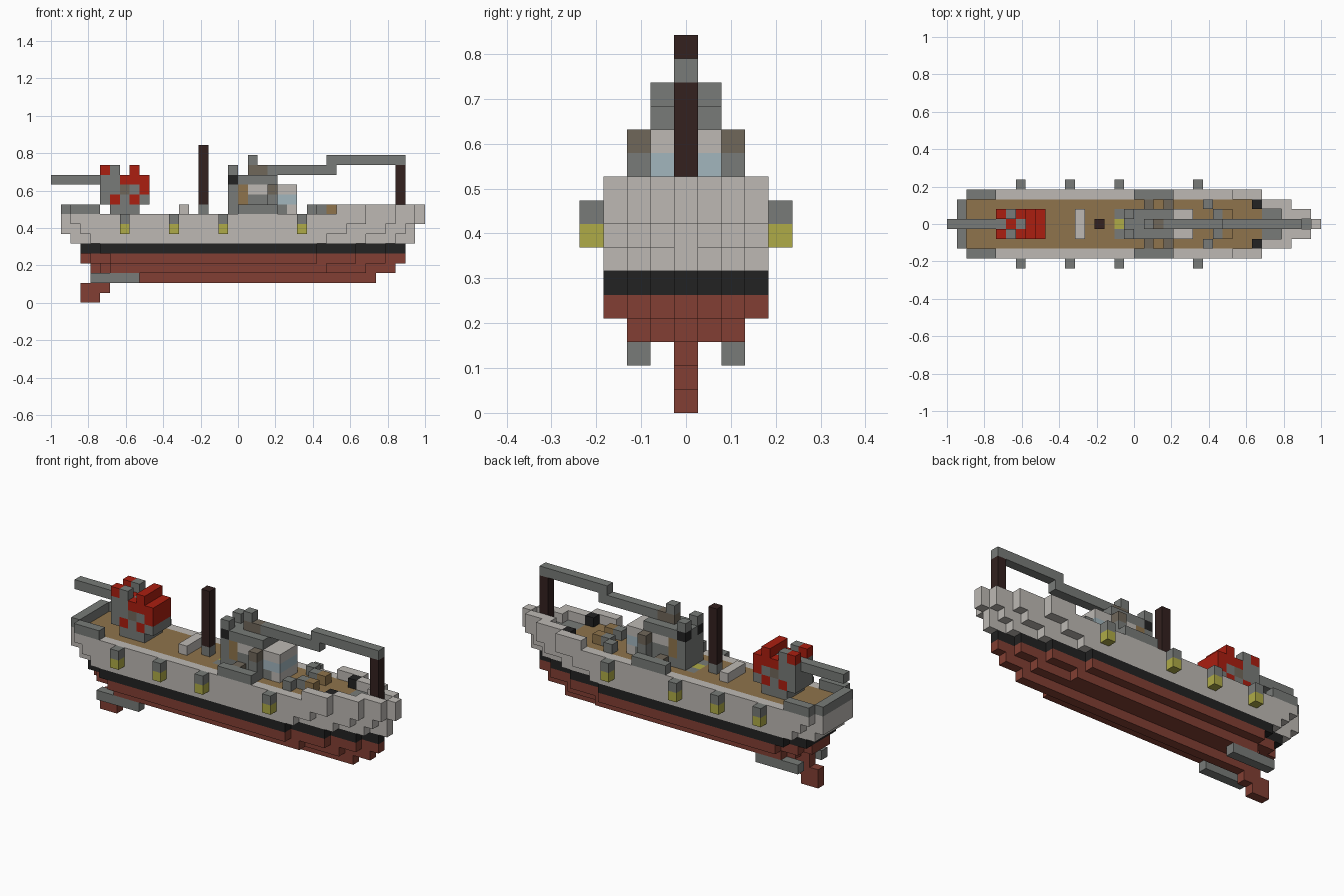
import bpy, bmesh
from mathutils import Vector

cube = bpy.data.objects.get("Cube")
if cube:
    bpy.data.objects.remove(cube, do_unlink=True)

U = 2 / 38  # edge of one block


def material(name, hexcode):
    def linear(c):
        return c / 12.92 if c <= 0.04045 else ((c + 0.055) / 1.055) ** 2.4
    rgb = [linear(int(hexcode[n:n + 2], 16) / 255) for n in (0, 2, 4)]
    m = bpy.data.materials.new(name)
    m.use_nodes = True
    m.diffuse_color = (*rgb, 1)
    m.node_tree.nodes["Principled BSDF"].inputs["Base Color"].default_value = (*rgb, 1)
    return m


LIGHT = material("pale_grey", "BDB9B4")
GREY = material("mid_grey", "787B78")
RED = material("bright_red", "AB1E10")
RUST = material("rust_red", "823F33")
BLACK = material("black", "222222")
WOOD = material("deck_wood", "8F744C")
DARKWOOD = material("dull_brown", "70675A")
MAST = material("dark_mast", "33211F")
GLASS = material("pale_blue", "A2B6BE")
YELLOW = material("olive_yellow", "AFAB47")


def box(x0, x1, y0, y1, z0, z1):
    """Block cells in an inclusive range."""
    return {(x, y, z) for x in range(x0, x1 + 1)
            for y in range(y0, y1 + 1) for z in range(z0, z1 + 1)}


def pair(x0, x1, y0, y1, z0, z1):
    """The same range on both sides of the centreline."""
    return box(x0, x1, y0, y1, z0, z1) | box(x0, x1, -y1, -y0, z0, z1)


used = set()


def solid(name, mat, cells):
    """Outer skin of a group of blocks, with flat areas merged."""
    cells = set(cells) - used
    used.update(cells)
    bm = bmesh.new()
    verts = {}
    for cell in sorted(cells):
        for axis in range(3):
            for side in (0, 1):
                near = list(cell)
                near[axis] += 2 * side - 1
                if tuple(near) in cells:
                    continue
                a, b = (axis + 1) % 3, (axis + 2) % 3
                loop = []
                for da, db in ((0, 0), (1, 0), (1, 1), (0, 1)):
                    p = list(cell)
                    p[axis] += side
                    p[a] += da
                    p[b] += db
                    p = tuple(p)
                    if p not in verts:
                        verts[p] = bm.verts.new(
                            Vector((p[0] - 19, p[1] - 0.5, p[2])) * U)
                    loop.append(verts[p])
                bm.faces.new(loop if side else loop[::-1])
    bmesh.ops.dissolve_limit(bm, angle_limit=0.01, verts=bm.verts[:], edges=bm.edges[:])
    mesh = bpy.data.meshes.new(name)
    bm.to_mesh(mesh)
    bm.free()
    mesh.materials.append(mat)
    ob = bpy.data.objects.new(name, mesh)
    bpy.context.collection.objects.link(ob)
    return ob


# Hull: per level, the first and last block of each row out from the centreline
PLAN = {
    2: [(4, 32)],
    3: [(4, 34), (5, 31), (6, 27)],
    4: [(3, 35), (3, 33), (4, 30), (6, 26)],
    5: [(3, 35), (3, 33), (3, 30), (5, 26)],
    6: [(2, 36), (2, 34), (2, 31), (4, 27)],
    7: [(1, 36), (1, 35), (1, 33), (3, 29)],
    8: [(1, 37), (1, 36), (1, 34), (2, 31)],
}


def level(*zs):
    cells = set()
    for z in zs:
        for y, (a, b) in enumerate(PLAN[z]):
            cells |= pair(a, b, y, y, z, z)
    return cells


# Deck and its inlays
solid("deck_hatch", YELLOW, box(17, 17, 0, 0, 8, 8))
solid("deck_plates", GREY, pair(17, 17, 1, 1, 8, 8))
solid("foredeck", GREY, box(32, 33, -1, 1, 8, 8) | box(34, 36, 0, 0, 8, 8))
solid("deck", WOOD, box(2, 31, -2, 2, 8, 8))
solid("lower_hull", RUST, level(2, 3, 4))
solid("waterline_band", BLACK, level(5))
solid("upper_hull", LIGHT, level(6, 7, 8))

# Rudder and propeller housings
solid("rudder", RUST, box(3, 4, 0, 0, 0, 0) | box(3, 5, 0, 0, 1, 1))
solid("propeller_housings", GREY, pair(4, 8, 2, 2, 2, 2))

# Bulwarks
solid("bow_bulwark", LIGHT, pair(29, 31, 3, 3, 9, 9) | pair(32, 34, 2, 2, 9, 9)
      | pair(34, 36, 1, 1, 9, 9) | box(37, 37, 0, 0, 9, 9))
solid("stern_bulwark", GREY, box(1, 1, -2, 2, 9, 9) | pair(2, 4, 3, 3, 9, 9))
solid("mid_bulwark", GREY, pair(19, 22, 3, 3, 9, 9))

# Fenders along both sides
for n, x in enumerate((7, 12, 17, 25), 1):
    solid(f"fender_top_{n}", GREY, pair(x, x, 4, 4, 8, 8))
    solid(f"fender_bottom_{n}", YELLOW, pair(x, x, 4, 4, 7, 7))

# Stern gun and turret
solid("gun_barrel", GREY, box(0, 5, 0, 0, 12, 12))
solid("turret_brown_panels", DARKWOOD, pair(7, 7, 1, 1, 11, 11))
solid("turret_red_blocks", RED, pair(6, 6, 1, 1, 10, 10) | pair(8, 8, 1, 1, 10, 10)
      | pair(5, 5, 1, 1, 13, 13) | pair(7, 9, 1, 1, 12, 12) | box(9, 9, -1, 1, 11, 12)
      | box(8, 8, -1, 1, 13, 13) | box(6, 6, 0, 0, 12, 12))
solid("turret_body", GREY, box(6, 8, -1, 1, 9, 9) | box(5, 9, -1, 1, 10, 10)
      | box(5, 8, -1, 1, 11, 11) | box(5, 7, -1, 1, 12, 12) | pair(6, 6, 1, 1, 13, 13))

# Hatch and main mast
solid("hatch_cover", LIGHT, box(13, 13, -1, 1, 9, 9))
solid("mast_foot", GREY, box(15, 15, 0, 0, 9, 9))
solid("main_mast", MAST, box(15, 15, 0, 0, 10, 15))

# Bridge house
solid("bridge_lamp", BLACK, pair(18, 18, 1, 1, 12, 12))
solid("bridge_rear_wall", GREY, box(18, 18, -1, 1, 9, 11) | box(18, 18, 0, 0, 12, 12)
      | pair(18, 18, 1, 1, 13, 13))
solid("bridge_door", WOOD, box(19, 19, -1, 1, 10, 11))
solid("bridge_base", GREY, box(19, 23, -1, 1, 9, 9) | box(20, 22, -1, 1, 10, 10))
solid("bridge_walls", LIGHT, box(20, 22, -1, 1, 11, 11))
solid("bridge_platform", GREY, box(19, 22, -1, 1, 12, 12))
solid("windows", GLASS, box(23, 24, -1, 1, 10, 10))
solid("wheelhouse_roof", LIGHT, box(23, 24, -1, 1, 11, 11) | box(24, 24, -1, 1, 9, 9))
solid("boom_pivot", DARKWOOD, box(20, 21, 0, 0, 13, 13))
solid("pivot_cap", GREY, box(20, 20, 0, 0, 14, 14))

# Side stands and deck boxes
solid("side_stands", GREY, pair(22, 22, 2, 2, 9, 10))
solid("stand_tops", DARKWOOD, pair(22, 22, 2, 2, 11, 11))
solid("brown_boxes", DARKWOOD, pair(20, 20, 2, 2, 9, 9))
solid("grey_boxes", GREY, pair(26, 26, 2, 2, 9, 9) | pair(27, 27, 1, 1, 9, 9))
solid("wooden_boxes", WOOD, pair(28, 28, 1, 1, 9, 9))
solid("bollards", BLACK, pair(31, 31, 2, 2, 9, 9))

# Boom and bow mast
solid("boom", GREY, box(22, 28, 0, 0, 13, 13) | box(28, 35, 0, 0, 14, 14))
solid("bow_mast", MAST, box(35, 35, 0, 0, 9, 13))
